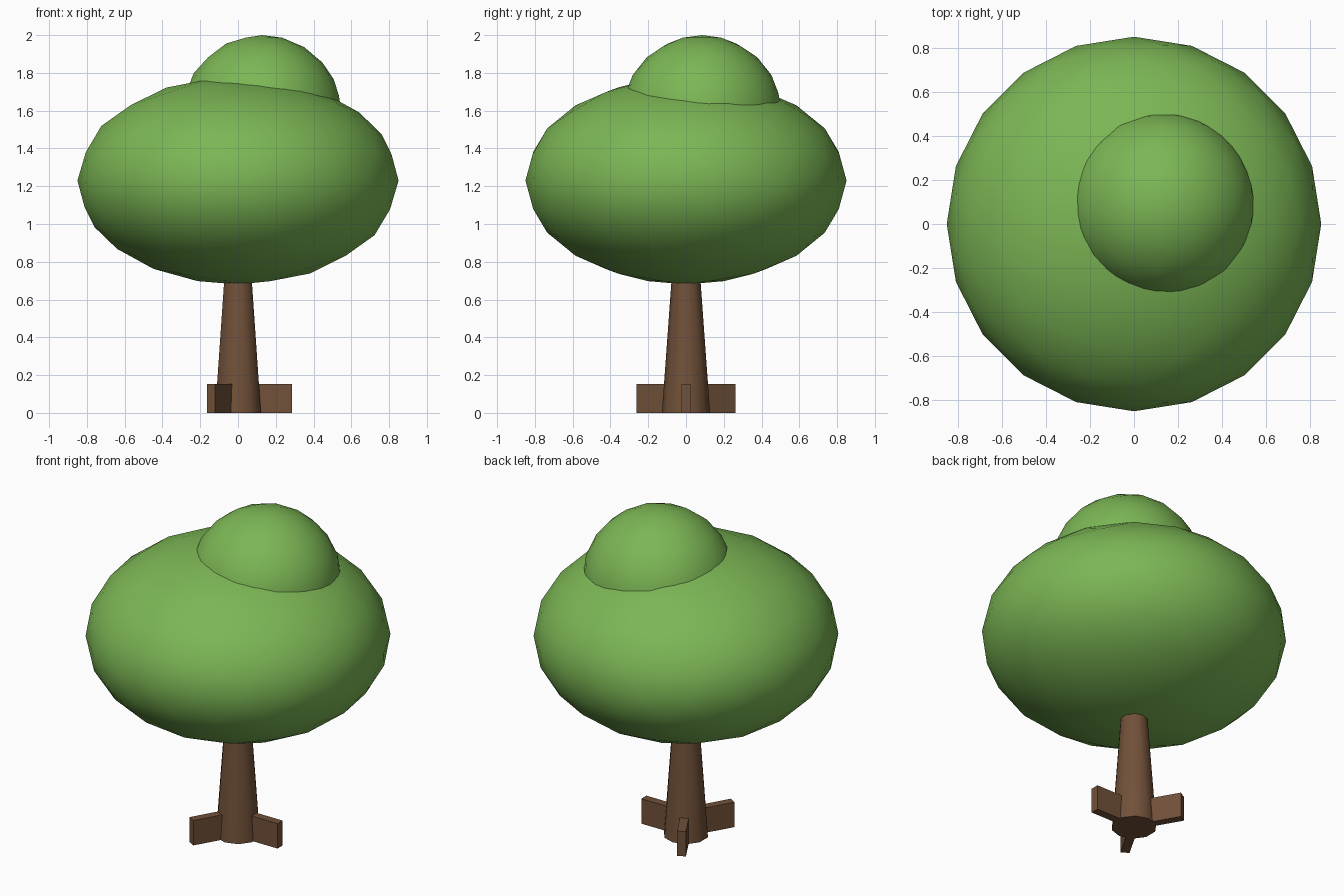
import bpy
import math

if "Cube" in bpy.data.objects:
    bpy.data.objects.remove(bpy.data.objects["Cube"])


def material(name, rgb):
    m = bpy.data.materials.new(name)
    m.diffuse_color = (*rgb, 1.0)
    m.use_nodes = True
    m.node_tree.nodes["Principled BSDF"].inputs["Base Color"].default_value = m.diffuse_color
    return m


LEAF = material("leaf_green", (0.20, 0.47, 0.09))
BARK = material("bark_brown", (0.165, 0.082, 0.041))


def finish(name, mat, smooth_angle=None):
    """Name and colour the active object, apply its scale, optionally smooth it."""
    ob = bpy.context.active_object
    ob.name = name
    ob.data.name = name
    ob.data.materials.append(mat)
    bpy.ops.object.transform_apply(location=False, rotation=False, scale=True)
    if smooth_angle:
        bpy.ops.object.shade_smooth_by_angle(angle=math.radians(smooth_angle))
    return ob


def foliage(name, centre, radii):
    bpy.ops.mesh.primitive_ico_sphere_add(subdivisions=3, radius=1, location=centre)
    bpy.context.active_object.scale = radii
    return finish(name, LEAF, 60)


# Leafy crown: broad flattened ball with a smaller off-centre ball on top
foliage("main_crown", (0, 0, 1.23), (0.85, 0.85, 0.55))
foliage("upper_crown", (0.127, 0.085, 1.575), (0.425, 0.425, 0.425))

# Tapered trunk reaching up into the crown
TRUNK_HEIGHT = 0.85
bpy.ops.mesh.primitive_cone_add(vertices=10, radius1=0.1275, radius2=0.066,
                                depth=TRUNK_HEIGHT, location=(0, 0, TRUNK_HEIGHT / 2))
finish("trunk", BARK, 40)

# Three root slabs around the base
ROOT_INNER, ROOT_OUTER, ROOT_WIDTH, ROOT_HEIGHT = 0.03, 0.287, 0.05, 0.153
for i in range(3):
    a = math.radians(120 * i)
    mid = (ROOT_INNER + ROOT_OUTER) / 2
    bpy.ops.mesh.primitive_cube_add(
        size=1, location=(mid * math.cos(a), mid * math.sin(a), ROOT_HEIGHT / 2),
        rotation=(0, 0, a))
    bpy.context.active_object.scale = (ROOT_OUTER - ROOT_INNER, ROOT_WIDTH, ROOT_HEIGHT)
    finish(f"root_{i + 1}", BARK)
